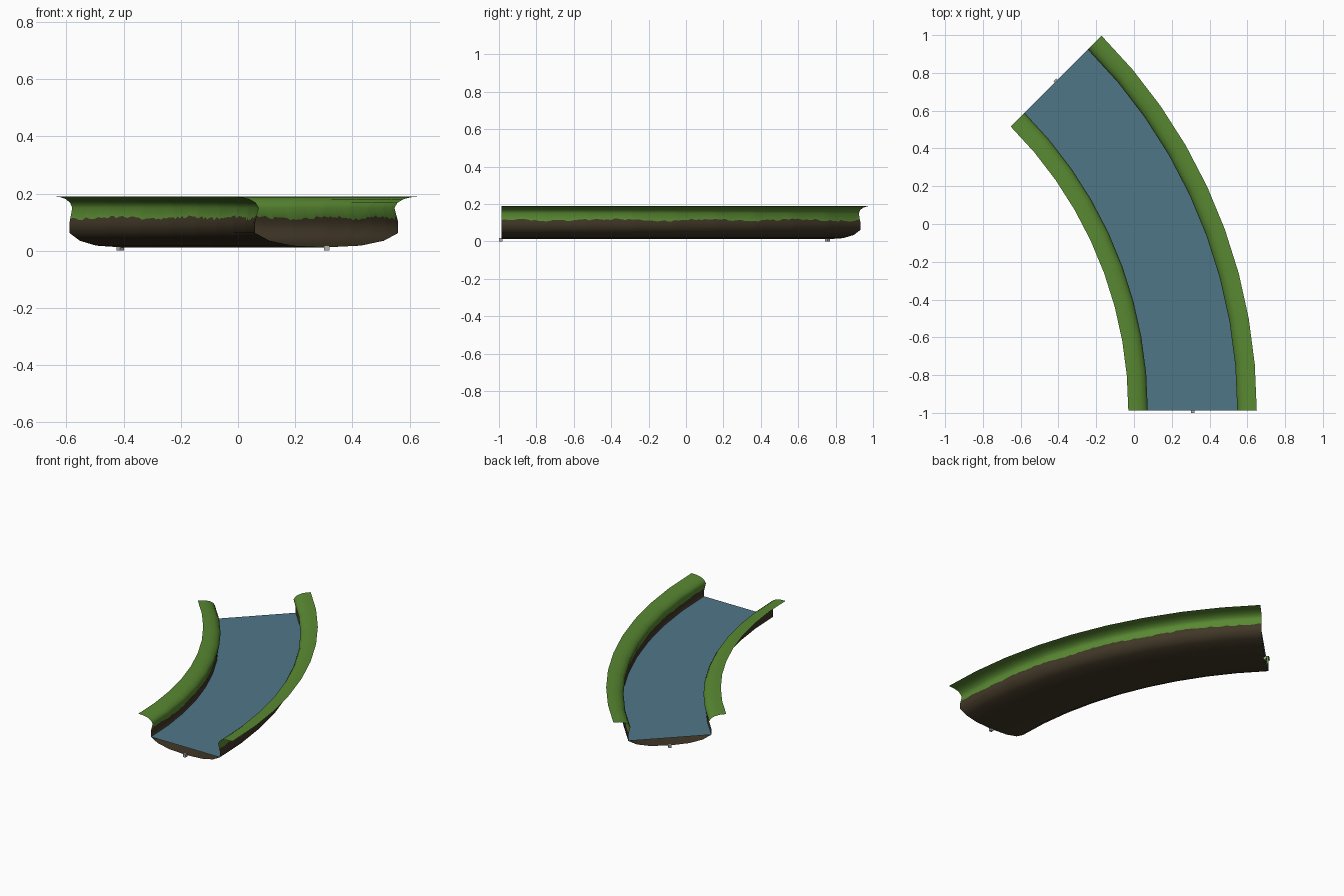
import bpy, bmesh, math, random

if "Cube" in bpy.data.objects:
    bpy.data.objects.remove(bpy.data.objects["Cube"])
random.seed(4)

R, Y0, X0 = 2.465, -0.987, 0.31      # arc radius and start point of the centre line
SEGS, SUB = 9, 12                    # flat arc segments, fine columns per segment


def mat(name, rgb):
    m = bpy.data.materials.new(name)
    m.diffuse_color = (*rgb, 1)
    m.use_nodes = True
    m.node_tree.nodes["Principled BSDF"].inputs["Base Color"].default_value = m.diffuse_color
    return m


grass = mat("grass green", (0.10, 0.25, 0.032))
earth = mat("earth brown", (0.052, 0.038, 0.020))
water = mat("river blue", (0.08, 0.18, 0.245))
metal = mat("pale grey", (0.45, 0.45, 0.42))


def arc_point(off, z, t):
    """Point on the faceted 45 degree bend; t counts segments."""
    i = min(int(t), SEGS - 1)
    f = t - i
    a, b = (math.radians(45) * k / SEGS for k in (i, i + 1))
    r = R + off
    c = math.cos(a) * (1 - f) + math.cos(b) * f
    s = math.sin(a) * (1 - f) + math.sin(b) * f
    return (X0 - R + r * c, Y0 + r * s, z)


def make(name, rows, mats, rule):
    """Loft rows of points; rule(strip index) gives the material slot."""
    bm = bmesh.new()
    vs = [[bm.verts.new(p) for p in row] for row in rows]
    for a, b in zip(vs, vs[1:]):
        for j in range(len(a) - 1):
            f = bm.faces.new((a[j], a[j + 1], b[j + 1], b[j]))
            f.material_index = rule(j)
            f.smooth = True
    bmesh.ops.recalc_face_normals(bm, faces=bm.faces)
    if sum(f.normal.z * f.calc_area() for f in bm.faces) < 0:
        bmesh.ops.reverse_faces(bm, faces=bm.faces)
    me = bpy.data.meshes.new(name)
    bm.to_mesh(me)
    bm.free()
    for m in mats:
        me.materials.append(m)
    ob = bpy.data.objects.new(name, me)
    bpy.context.collection.objects.link(ob)
    return ob


# Right half of the channel: grassy lip above the border, earth below it
LIP = [(0.34, 0.19), (0.30, 0.188), (0.27, 0.181), (0.248, 0.168), (0.237, 0.15)]
BED = [(0.25, 0.10), (0.25, 0.062), (0.20, 0.035), (0.12, 0.018), (0.0, 0.012)]
COLS = SEGS * SUB


def ragged():
    """Uneven grass line heights along one bank."""
    ph = random.uniform(0, 6)
    return [0.115 + 0.004 * math.sin(i * 0.22 + ph) + random.uniform(-0.005, 0.005)
            for i in range(COLS + 1)]


lines = {1: ragged(), -1: ragged()}
rows = []
for i in range(COLS + 1):
    halves = {}
    for side in (1, -1):
        z = lines[side][i]
        w = 0.25 - 0.013 * (z - 0.10) / 0.05
        halves[side] = [(side * o, h) for o, h in LIP + [(w, z)] + BED]
    prof = halves[-1] + halves[1][-2::-1]
    rows.append([arc_point(o, h, i / SUB) for o, h in prof])
n = len(rows[0]) - 1
make("river_channel", rows, [grass, earth],
     lambda j: 0 if j < len(LIP) or j >= n - len(LIP) else 1)

# Water surface
make("water_surface", [[arc_point(o, 0.062, i) for o in (-0.25, 0.25)]
                       for i in range(SEGS + 1)], [water], lambda j: 0)

# Small connector pegs at both ends
for name, t, ang, dy in (("start_peg", 0, 0, -0.003), ("end_peg", SEGS, math.radians(45), 0)):
    x, y, _ = arc_point(0, 0, t)
    bpy.ops.mesh.primitive_cube_add(size=0.019, location=(x, y + dy, 0.0095),
                                    rotation=(0, 0, ang))
    peg = bpy.context.object
    peg.name = name
    peg.data.materials.append(metal)
